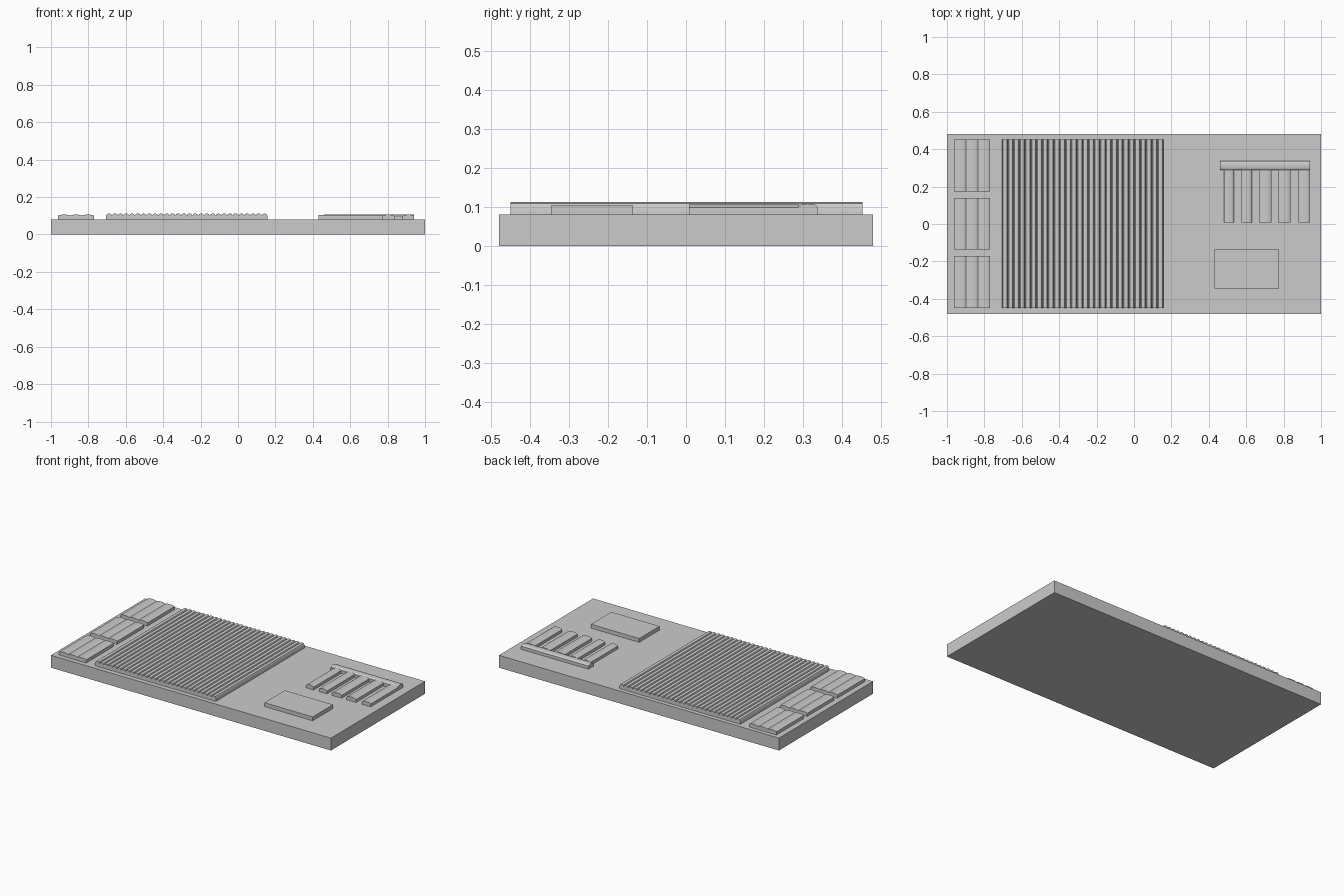
import bpy, math

if "Cube" in bpy.data.objects:
    bpy.data.objects.remove(bpy.data.objects["Cube"])

BASE_TOP = 0.08


def box(name, x0, x1, y0, y1, z0, z1):
    bpy.ops.mesh.primitive_cube_add(size=1, location=((x0+x1)/2, (y0+y1)/2, (z0+z1)/2))
    ob = bpy.context.object
    ob.name = name
    ob.scale = (x1-x0, y1-y0, z1-z0)
    bpy.ops.object.transform_apply(location=True, rotation=False, scale=True)
    return ob


def scalloped(name, u0, u1, v0, v1, low, high, ridges, steps, along_x=False):
    """Slab whose top is a row of arched ridges across u, extruded along v."""
    n = ridges * steps
    prof = [(u0, BASE_TOP)]
    for i in range(n + 1):
        t = (i % steps) / steps
        prof.append((u0 + (u1-u0)*i/n, low + (high-low)*math.sqrt(max(0, 1-(2*t-1)**2))))
    prof.append((u1, BASE_TOP))
    if along_x:
        verts = [(v, u, z) for v in (v0, v1) for u, z in prof]
    else:
        verts = [(u, v, z) for v in (v0, v1) for u, z in prof]
    m = len(prof)
    faces = [(i, (i+1) % m, m+(i+1) % m, m+i) for i in range(m)]
    faces += [tuple(range(m-1, -1, -1)), tuple(range(m, 2*m))]
    if not along_x:
        faces = [f[::-1] for f in faces]
    me = bpy.data.meshes.new(name)
    me.from_pydata(verts, [], faces)
    import bmesh
    bm = bmesh.new()
    bm.from_mesh(me)
    bmesh.ops.recalc_face_normals(bm, faces=bm.faces)
    bm.to_mesh(me)
    bm.free()
    ob = bpy.data.objects.new(name, me)
    bpy.context.collection.objects.link(ob)
    bpy.ops.object.select_all(action='DESELECT')
    ob.select_set(True)
    bpy.context.view_layer.objects.active = ob
    bpy.ops.object.shade_smooth_by_angle(angle=math.radians(35))
    return ob


# Base slab
box("base", -1, 1, -0.48, 0.48, 0, BASE_TOP)

# Large ribbed panel
scalloped("ribbed_panel", -0.705, 0.157, -0.45, 0.453, 0.1, 0.112, 28, 6)

# Three small padded tiles on the left
for i, (y0, y1) in enumerate([(-0.45, -0.17), (-0.135, 0.14), (0.175, 0.453)]):
    scalloped(f"padded_tile_{i+1}", -0.963, -0.77, y0, y1, 0.1, 0.106, 3, 8)

# Rounded rail with five hanging bars
scalloped("rail", 0.288, 0.338, 0.46, 0.942, 0.1, 0.108, 1, 10, along_x=True)
bars = [(0.481, 0.535), (0.574, 0.63), (0.667, 0.734), (0.77, 0.837), (0.879, 0.942)]
for i, (x0, x1) in enumerate(bars):
    scalloped(f"bar_{i+1}", x0, x1, 0.008, 0.29, 0.098, 0.106, 1, 8)

# Plain raised plate
box("plate", 0.43, 0.775, -0.345, -0.137, BASE_TOP, 0.105)
